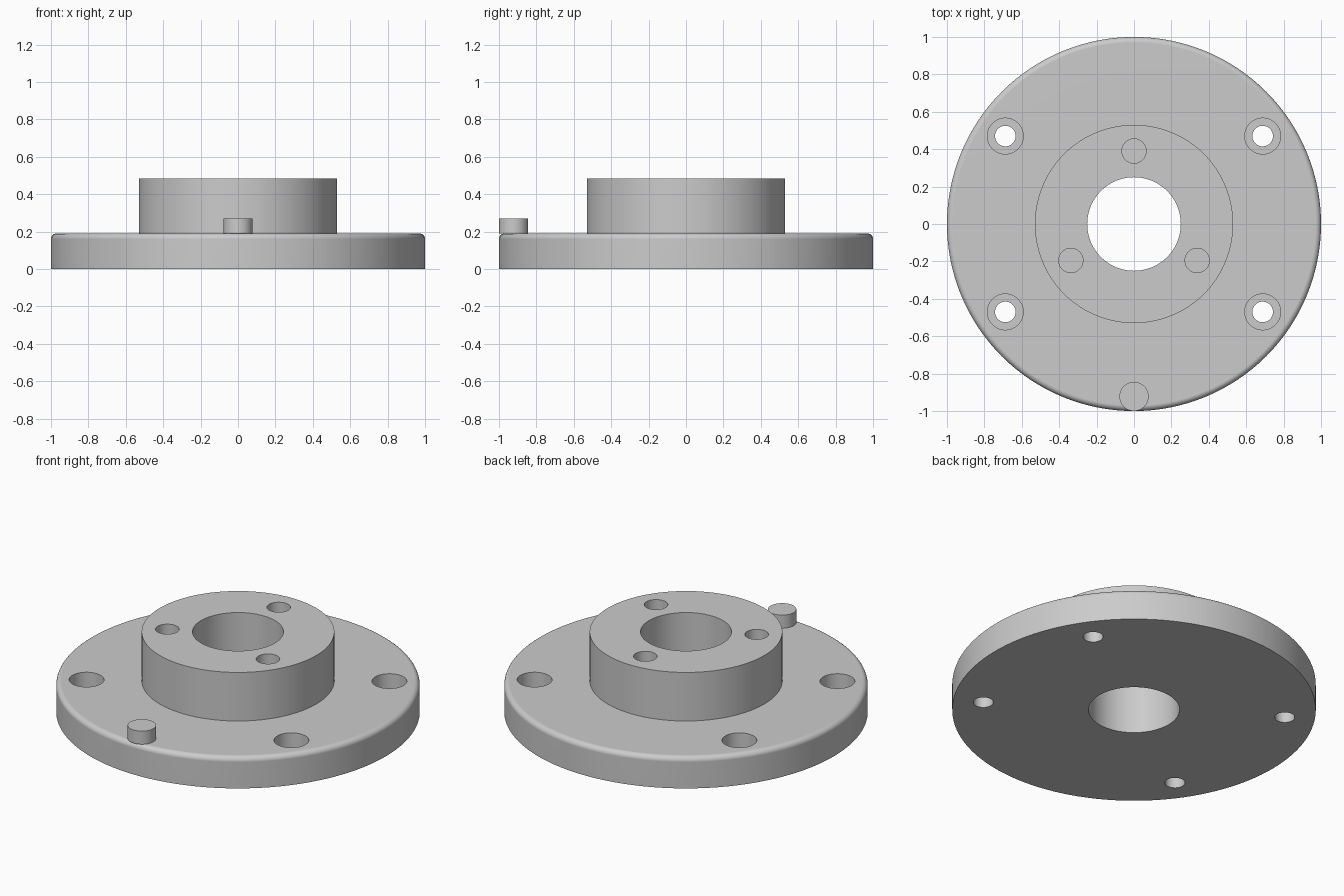
import bpy, bmesh, math
from mathutils import Matrix, Vector

cube = bpy.data.objects.get("Cube")
if cube:
    bpy.data.objects.remove(cube, do_unlink=True)

steel = bpy.data.materials.new("grey_steel")
steel.use_nodes = True
GREY = (0.6, 0.6, 0.6, 1)
steel.diffuse_color = GREY
steel.node_tree.nodes["Principled BSDF"].inputs["Base Color"].default_value = GREY

PLATE_TOP, HUB_TOP = 0.19, 0.485


def add_object(name, bm):
    bmesh.ops.recalc_face_normals(bm, faces=bm.faces)
    mesh = bpy.data.meshes.new(name)
    bm.to_mesh(mesh)
    bm.free()
    mesh.materials.append(steel)
    obj = bpy.data.objects.new(name, mesh)
    bpy.context.collection.objects.link(obj)
    return obj


def cylinder(name, x, y, radius, bottom, top, sides=48):
    bm = bmesh.new()
    bmesh.ops.create_cone(bm, cap_ends=True, segments=sides, radius1=radius,
                          radius2=radius, depth=top - bottom,
                          matrix=Matrix.Translation((x, y, (bottom + top) / 2)))
    return add_object(name, bm)


def lathe(name, profile, steps=128):
    bm = bmesh.new()
    verts = [bm.verts.new((r, 0, z)) for r, z in profile]
    edges = [bm.edges.new((verts[i - 1], v)) for i, v in enumerate(verts)]
    bmesh.ops.spin(bm, geom=verts + edges, cent=(0, 0, 0), axis=(0, 0, 1),
                   angle=math.tau, steps=steps, use_merge=True)
    bmesh.ops.remove_doubles(bm, verts=bm.verts, dist=0.0001)
    return add_object(name, bm)


def activate(obj):
    bpy.ops.object.select_all(action="DESELECT")
    obj.select_set(True)
    bpy.context.view_layer.objects.active = obj


def drill(target, cutter):
    cutter.hide_render = True
    mod = target.modifiers.new("drill", "BOOLEAN")
    mod.operation, mod.solver, mod.object = "DIFFERENCE", "EXACT", cutter
    activate(target)
    bpy.ops.object.modifier_apply(modifier=mod.name)
    bpy.data.objects.remove(cutter, do_unlink=True)


def finish(obj):
    activate(obj)
    bpy.ops.object.shade_smooth_by_angle(angle=math.radians(35))
    mod = obj.modifiers.new("weighted_normals", "WEIGHTED_NORMAL")
    mod.keep_sharp = True


# Round plate with a filleted rim, raised hub and central bore
FILLET = 0.03
rim = [(1 - FILLET + FILLET * math.cos(a), PLATE_TOP - FILLET + FILLET * math.sin(a))
       for a in (math.radians(15 * i) for i in range(7))]
flange = lathe("flange_body", [(0.25, 0), (1, 0)] + rim +
               [(0.53, PLATE_TOP), (0.53, HUB_TOP), (0.25, HUB_TOP)])

# Four counterbored bolt holes in the plate
for sx in (-1, 1):
    for sy in (-1, 1):
        x, y = 0.688 * sx, 0.47 * sy
        drill(flange, cylinder("bolt_hole", x, y, 0.055, -0.1, 0.3))
        drill(flange, cylinder("counterbore", x, y, 0.096, 0.08, 0.3))

# Three blind holes in the hub
for degrees in (90, 210, 330):
    a = math.radians(degrees)
    drill(flange, cylinder("hub_hole", 0.39 * math.cos(a), 0.39 * math.sin(a),
                           0.065, 0.285, 0.6))
finish(flange)

# Locating pin at the front rim
finish(cylinder("locating_pin", 0, -0.922, 0.078, PLATE_TOP, 0.27))
